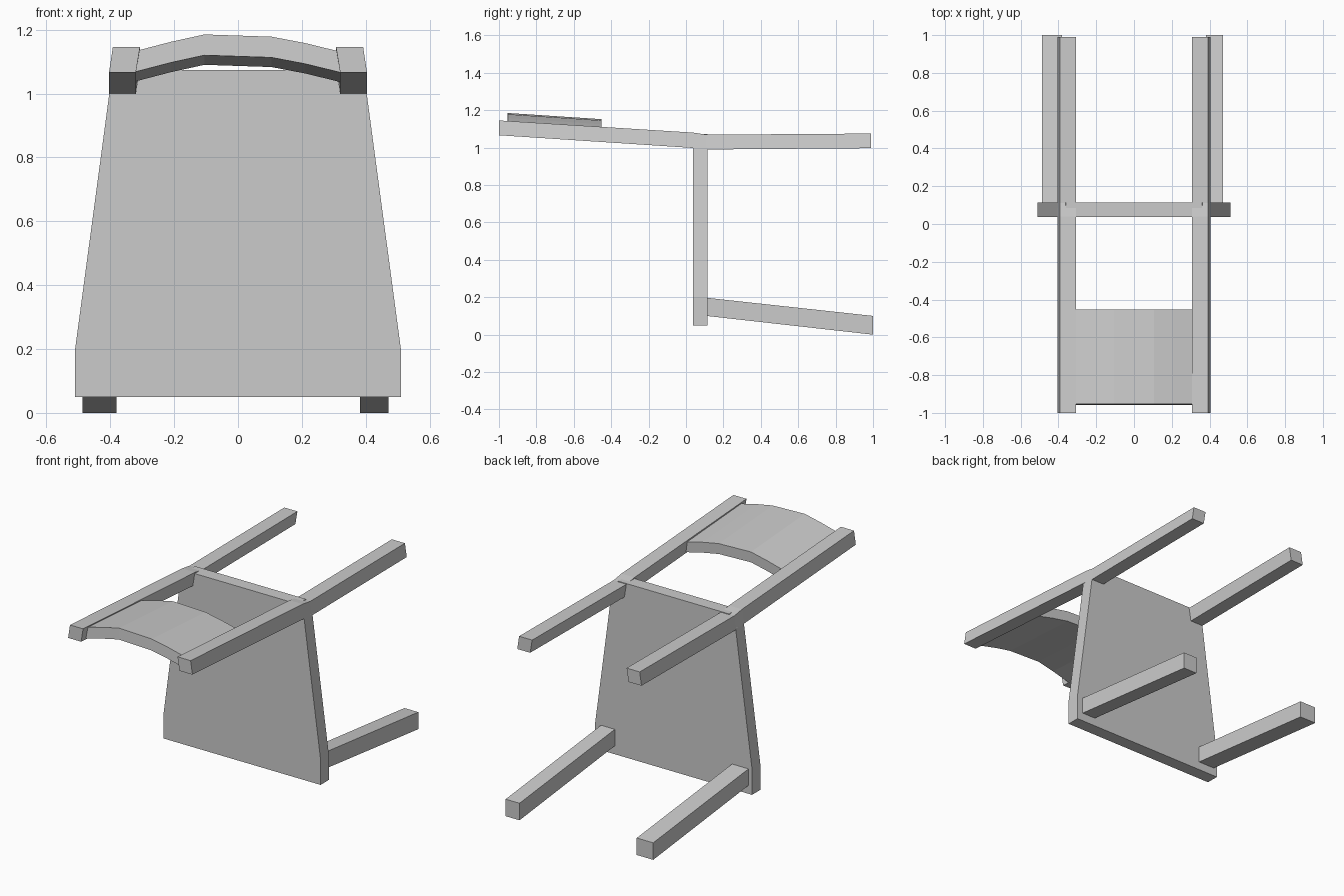
import bpy, bmesh

if "Cube" in bpy.data.objects:
    bpy.data.objects.remove(bpy.data.objects["Cube"])


def loft(name, rings):
    """Closed solid skinned through matching rings of points, capped at both ends."""
    bm = bmesh.new()
    rows = [[bm.verts.new(p) for p in ring] for ring in rings]
    n = len(rows[0])
    for a, b in zip(rows, rows[1:]):
        for i in range(n):
            j = (i + 1) % n
            bm.faces.new((a[i], a[j], b[j], b[i]))
    bm.faces.new(rows[0])
    bm.faces.new(rows[-1])
    bmesh.ops.recalc_face_normals(bm, faces=bm.faces)
    mesh = bpy.data.meshes.new(name)
    bm.to_mesh(mesh)
    bm.free()
    obj = bpy.data.objects.new(name, mesh)
    bpy.context.collection.objects.link(obj)
    return obj


# Seat: tapered board standing on edge (the chair lies on its back)
half = [(0.51, 0.05), (0.51, 0.20), (0.403, 1.0), (0.36, 1.073)]
outline = half + [(-x, z) for x, z in reversed(half)]
loft("seat", [[(x, y, z) for x, z in outline] for y in (0.038, 0.115)])

# Rear posts: back upright and rear leg in one bent bar, (y, bottom z, top z)
stations = [(-1.0, 1.066, 1.145), (0.04, 0.998, 1.08),
            (0.11, 0.99, 1.069), (0.99, 0.997, 1.075)]
for side, s in (("left", -1), ("right", 1)):
    loft(side + "_rear_post",
         [[(s * 0.32, y, lo), (s * 0.404, y, lo), (s * 0.392, y, hi), (s * 0.307, y, hi)]
          for y, lo, hi in stations])

# Front legs: straight bars sloping away from the seat
for side, x0, x1 in (("left", -0.487, -0.38), ("right", 0.382, 0.472)):
    loft(side + "_front_leg",
         [[(x0, y, lo), (x1, y, lo), (x1, y, hi), (x0, y, hi)]
          for y, lo, hi in ((0.11, 0.1, 0.197), (1.0, 0.0, 0.1))])

# Back panel: faceted curved slab between the posts, (x, top z at the outer end)
arc = [(-0.325, 1.132), (-0.21, 1.162), (-0.105, 1.185),
       (0.105, 1.178), (0.21, 1.158), (0.325, 1.130)]
loft("back_panel",
     [[(x, -0.953, z), (x, -0.453, z - 0.033),
       (x, -0.455, z - 0.095), (x, -0.957, z - 0.065)] for x, z in arc])
